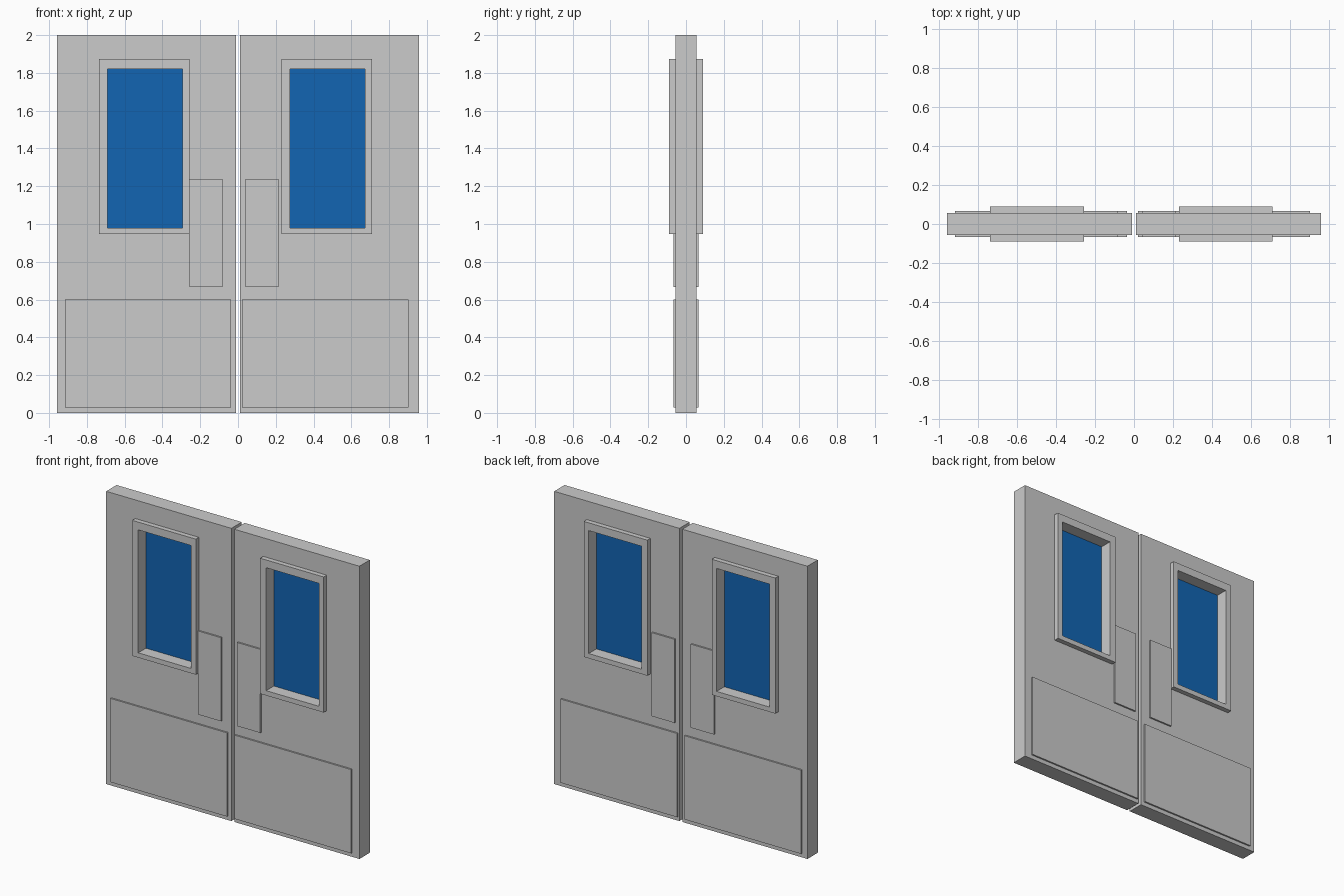
import bpy, bmesh

if "Cube" in bpy.data.objects:
    bpy.data.objects.remove(bpy.data.objects["Cube"])


def make_object(name, bm, material=None):
    bmesh.ops.recalc_face_normals(bm, faces=bm.faces)
    mesh = bpy.data.meshes.new(name)
    bm.to_mesh(mesh)
    bm.free()
    obj = bpy.data.objects.new(name, mesh)
    bpy.context.collection.objects.link(obj)
    if material:
        mesh.materials.append(material)
    return obj


def corners(rect):
    x0, x1, z0, z1 = rect
    return [(x0, z0), (x1, z0), (x1, z1), (x0, z1)]


def slab(name, rect, y0, y1, material=None):
    """Solid board covering rect (x0, x1, z0, z1) between two depths."""
    bm = bmesh.new()
    front, back = ([bm.verts.new((x, y, z)) for x, z in corners(rect)] for y in (y0, y1))
    bm.faces.new(front)
    bm.faces.new(back)
    for i in range(4):
        j = (i + 1) % 4
        bm.faces.new((front[i], front[j], back[j], back[i]))
    return make_object(name, bm, material)


def open_slab(name, outer, inner, half):
    """Board with a rectangular opening right through it."""
    bm = bmesh.new()
    loops = [[bm.verts.new((x, y, z)) for x, z in corners(r)]
             for r, y in ((outer, -half), (inner, -half), (inner, half), (outer, half))]
    for k in range(4):
        a, b = loops[k], loops[(k + 1) % 4]
        for i in range(4):
            j = (i + 1) % 4
            bm.faces.new((a[i], a[j], b[j], b[i]))
    return make_object(name, bm)


glass = bpy.data.materials.new("blue_glass")
glass.diffuse_color = (0.006, 0.13, 0.45, 1)
glass.use_nodes = True
glass.node_tree.nodes["Principled BSDF"].inputs["Base Color"].default_value = glass.diffuse_color

DOOR, FRAME, PLATE, PANE = 0.056, 0.089, 0.067, 0.006  # half depths

# x start of each part: door leaf, window frame, glass, push plate, kick plate
leaves = {
    "left": (-0.957, -0.737, -0.692, -0.257, -0.917),
    "right": (0.011, 0.230, 0.275, 0.040, 0.021),
}

for side, (door_x, frame_x, pane_x, push_x, kick_x) in leaves.items():
    door = (door_x, door_x + 0.946, 0, 2)
    frame = (frame_x, frame_x + 0.48, 0.947, 1.873)
    pane = (pane_x, pane_x + 0.398, 0.98, 1.82)

    # Door leaf with window frame and pane
    open_slab(f"{side}_door_leaf", door, frame, DOOR)
    open_slab(f"{side}_window_frame", frame, pane, FRAME)
    slab(f"{side}_window_glass", pane, -PANE, PANE, glass)

    # Push plate and kick plate on both faces
    for face, s in (("front", -1), ("back", 1)):
        slab(f"{side}_{face}_push_plate", (push_x, push_x + 0.175, 0.667, 1.238), s * DOOR, s * PLATE)
        slab(f"{side}_{face}_kick_plate", (kick_x, kick_x + 0.881, 0.028, 0.6), s * DOOR, s * PLATE)
